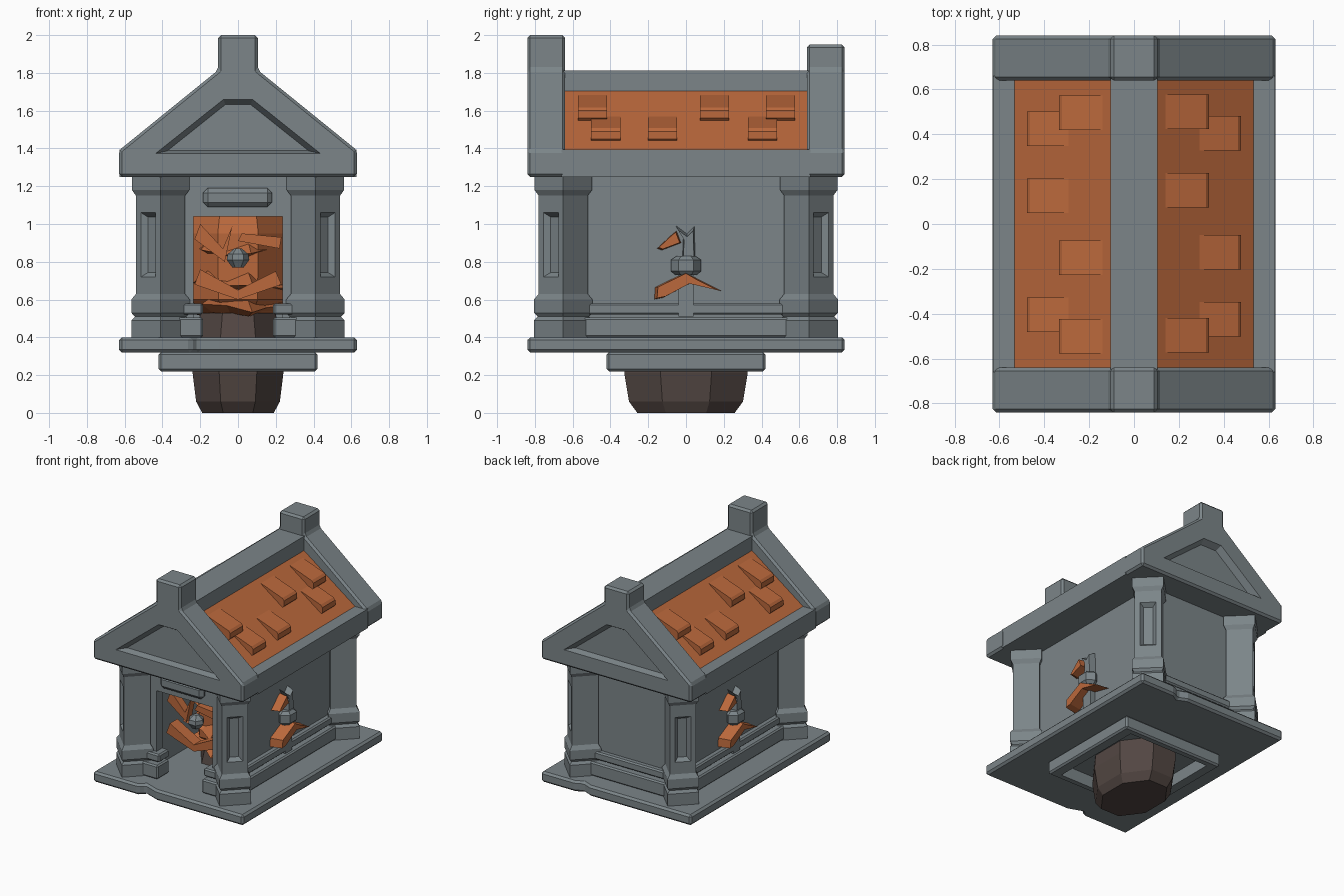
import bpy, bmesh, math, random
from mathutils import Vector, Matrix

if "Cube" in bpy.data.objects:
    bpy.data.objects.remove(bpy.data.objects["Cube"])
random.seed(4)


def material(name, rgb):
    m = bpy.data.materials.new(name)
    m.use_nodes = True
    m.diffuse_color = (*rgb, 1)
    m.node_tree.nodes["Principled BSDF"].inputs["Base Color"].default_value = (*rgb, 1)
    return m


STONE = material("slate_stone", (0.2, 0.235, 0.25))
ORANGE = material("burnt_orange", (0.5, 0.14, 0.045))
BROWN = material("dark_brown", (0.085, 0.062, 0.055))


def finish(name, bm, mat, bevel=0.0):
    bmesh.ops.recalc_face_normals(bm, faces=bm.faces)
    if bevel:
        sharp = [e for e in bm.edges if e.calc_face_angle(0) > 0.5]
        bmesh.ops.bevel(bm, geom=sharp, offset=bevel, segments=1, affect='EDGES')
    me = bpy.data.meshes.new(name)
    bm.to_mesh(me)
    bm.free()
    me.materials.append(mat)
    ob = bpy.data.objects.new(name, me)
    bpy.context.scene.collection.objects.link(ob)
    return ob


def loft(rings):
    """Closed solid through rings of equal point count."""
    bm = bmesh.new()
    vs = [[bm.verts.new(p) for p in ring] for ring in rings]
    n = len(vs[0])
    for a, b in zip(vs, vs[1:]):
        for i in range(n):
            bm.faces.new((a[i], a[(i + 1) % n], b[(i + 1) % n], b[i]))
    bm.faces.new(vs[0])
    bm.faces.new(vs[-1])
    bmesh.ops.recalc_face_normals(bm, faces=bm.faces)
    return bm


def prism(name, pts, axis, lo, hi, mat, bevel=0.0, top_scale=1.0, mid=(0, 0)):
    """Extrude a 2D outline along an axis, optionally tapering to the far end."""
    put = {'x': lambda a, b, t: (t, a, b), 'y': lambda a, b, t: (a, t, b),
           'z': lambda a, b, t: (a, b, t)}[axis]
    far = [(mid[0] + (a - mid[0]) * top_scale, mid[1] + (b - mid[1]) * top_scale) for a, b in pts]
    bm = loft([[put(a, b, lo) for a, b in pts], [put(a, b, hi) for a, b in far]])
    return finish(name, bm, mat, bevel)


def box(name, x, y, z, mat, bevel=0.0):
    pts = [(x[0], y[0]), (x[1], y[0]), (x[1], y[1]), (x[0], y[1])]
    return prism(name, pts, 'z', z[0], z[1], mat, bevel)


def lathe(profile, sides, centre=(0, 0), scale=(1, 1), turn=0.0):
    angles = [turn + math.tau * i / sides for i in range(sides)]
    return loft([[(centre[0] + r * scale[0] * math.cos(a), centre[1] + r * scale[1] * math.sin(a), z)
                  for a in angles] for r, z in profile])


def cut(ob, cutter):
    mod = ob.modifiers.new("cut", 'BOOLEAN')
    mod.object = cutter
    mod.solver = 'EXACT'
    bpy.context.view_layer.objects.active = ob
    bpy.ops.object.modifier_apply(modifier=mod.name)
    bpy.data.objects.remove(cutter)


def mirrored(half):
    return half + [(-x, z) for x, z in reversed(half)]


# Floor slab with chipped edges, and the frame under it
slab = [(-.63, -.84), (-.25, -.84), (-.21, -.8), (-.1, -.84), (.63, -.84),
        (.63, .84), (.34, .84), (.29, .81), (.22, .84), (-.63, .84)]
prism("floor_slab", slab, 'z', .32, .4, STONE, .015)
frame = box("under_frame", (-.42, .42), (-.42, .42), (.22, .32), STONE, .012)
cut(frame, box("frame_cutter", (-.34, .34), (-.37, .37), (.1, .31), STONE))

# Rough brown block passing through the floor
finish("brown_block", lathe([(.82, 0), (.96, .06), (1.04, .21), (1, .36), (.86, .53)], 8,
                            scale=(.25, .34), turn=math.pi / 8), BROWN)

# Walls, with the doorway in the front one
door = [(-.38, .4), (-.235, .4), (-.235, 1.04), (.235, 1.04), (.235, .4), (.38, .4),
        (.38, 1.26), (-.38, 1.26)]
prism("front_wall", door, 'y', -.64, -.57, STONE)
box("back_wall", (-.38, .38), (.57, .64), (.4, 1.26), STONE)
for s, side in ((1, "left"), (-1, "right")):
    box(side + "_wall", sorted((s * .32, s * .385)), (-.6, .6), (.4, 1.26), STONE)
box("door_plaque", (-.185, .18), (-.69, -.63), (1.09, 1.19), STONE, .025)

# Two-step plinths along the walls
for i, (z0, z1, d) in enumerate(((.4, .505, .06), (.52, .58, .04))):
    for s in (1, -1):
        box(f"side_plinth_{i}", sorted((s * .33, s * (.385 + d))), (-.6, .6), (z0, z1), STONE, .01)
        box(f"front_plinth_{i}", sorted((s * .185, s * .41)), (-.64 - d, -.56), (z0, z1), STONE, .01)
    box(f"back_plinth_{i}", (-.4, .4), (.58, .64 + d), (z0, z1), STONE, .01)

# Corner pillars turned by 45 degrees, with a sunken panel on the outer face
column = [(.155, .4), (.155, .49), (.135, .51), (.155, .53), (.155, .6), (.13, .63),
          (.13, 1.15), (.152, 1.18), (.152, 1.26)]
for sx in (1, -1):
    for sy in (1, -1):
        bm = lathe(column, 4, (sx * .41, sy * .65))
        out = Vector((sx, sy, 0)).normalized()
        face = next(f for f in bm.faces if f.normal.dot(out) > .95
                    and .8 < f.calc_center_median().z < .95)
        bmesh.ops.inset_individual(bm, faces=[face], thickness=.052)
        for v in face.verts:
            v.co.z = .72 if v.co.z < .9 else 1.06
        bmesh.ops.inset_individual(bm, faces=[face], thickness=.033, depth=-.03)
        finish("corner_pillar", bm, STONE)

# Gables with raised end posts and a sunken panel outside
panel = mirrored([(.45, 1.37), (.08, 1.665)])
for s, top, end in ((-1, 2.0, "front"), (1, 1.95, "back")):
    outline = mirrored([(.63, 1.25), (.63, 1.39), (.105, 1.815), (.105, top)])
    gable = prism(end + "_gable", outline, 'y', *sorted((s * .64, s * .84)), STONE, .015)
    cut(gable, prism("panel_cutter", panel, 'y', s * .85, s * .795, STONE,
                     top_scale=.83, mid=(0, 1.475)))

# Roof: stone ceiling and eaves, orange slopes, stone ridge
box("roof_base", (-.6, .6), (-.7, .7), (1.25, 1.3), STONE)
prism("orange_roof", mirrored([(.54, 1.28), (.54, 1.39), (.09, 1.715)]), 'y', -.66, .66, ORANGE)
for s in (1, -1):
    box("eave_beam", sorted((s * .525, s * .628)), (-.66, .66), (1.25, 1.395), STONE)
box("ridge_beam", (-.105, .105), (-.66, .66), (1.6, 1.812), STONE)

# Loose roof tiles, the same layout turned half round on the other slope
tile = [(.14, 1.682), (.32, 1.617), (.335, 1.6), (.335, 1.56), (.315, 1.54), (.15, 1.65)]
for dx, dz, rows in ((0, 0, (.5, .15, -.495)), (.143, -.11, (.405, -.125, -.425))):
    for y in rows:
        for s in (1, -1):
            pts = [(s * (x + dx), z + dz) for x, z in tile]
            prism("roof_tile", pts, 'y', s * y - .077, s * y + .077, ORANGE)


# Ragged flame in the doorway: a core, jagged skirts and shards
def skirt(z, radius, height):
    n = 12
    rim, low = [], []
    for i in range(n):
        a = math.tau * (i + .5) / n
        r = radius * (1 if i % 2 else .78) * random.uniform(.92, 1.05)
        dz = random.uniform(-.03, .03)
        rim.append((r * math.cos(a) * .85, r * math.sin(a) * 1.3, z + dz))
        low.append((r * math.cos(a) * .6, r * math.sin(a) * .95, z + dz * .5 - .03))
    peak = [(p[0] * .35, p[1] * .35, z + height) for p in rim]
    finish("flame_skirt", loft([low, rim, peak]), ORANGE)


finish("flame_core", lathe([(.2, .52), (.27, .6), (.28, .95), (.24, 1.1)], 8,
                           scale=(1, 1.25), turn=math.pi / 8), ORANGE)
for z, r, h in ((.55, .34, .12), (.68, .36, .14), (.86, .34, .16)):
    skirt(z, r, h)
shard = [(-.23, .92), (-.07, .8), (-.03, .99), (-.08, .87), (-.2, 1.0)]
prism("flame_shard", shard, 'y', -.52, -.46, ORANGE)
prism("flame_shard", [(.22, .87), (.23, .93), (.02, .95), (0, .91)], 'y', -.52, -.44, ORANGE)
prism("flame_chevron", [(-.23, .68), (0, .6), (.23, .68), (.2, .75), (0, .65), (-.2, .76)],
      'y', -.53, -.44, ORANGE)
finish("flame_stone", lathe([(.03, .77), (.06, .81), (.055, .84), (.02, .87)], 6, (0, -.5)), STONE)

# Wall ornaments: bracket, stone spike and orange shards on both sides
wing = [(-.17, .6), (-.165, .665), (0, .745), (.06, .71), (.19, .645), (.02, .685), (-.12, .61)]
chip = [(-.155, .87), (-.08, .94), (-.05, .965), (-.025, .9), (-.13, .86)]
spike = [(-.02, .82), (-.015, .93), (-.055, .995), (.005, .95), (.045, .99), (.05, .82)]
for s, side in ((1, "left"), (-1, "right")):
    parts = [
        finish(side + "_bracket", lathe([(.055, .73), (.08, .75), (.08, .81), (.05, .83)], 6,
                                        (.41, 0), (.8, 1), math.pi / 6), STONE),
        box(side + "_bracket_post", (.37, .425), (-.04, .04), (.51, .74), STONE),
        prism(side + "_spike", spike, 'x', .375, .435, STONE, top_scale=.8, mid=(.01, .86)),
        prism(side + "_orange_wing", wing, 'x', .37, .48, ORANGE, top_scale=.9, mid=(0, .68)),
        prism(side + "_orange_chip", chip, 'x', .37, .45, ORANGE, top_scale=.85, mid=(-.08, .91)),
    ]
    if s < 0:
        for ob in parts:
            ob.data.transform(Matrix.Rotation(math.pi, 4, 'Z'))
